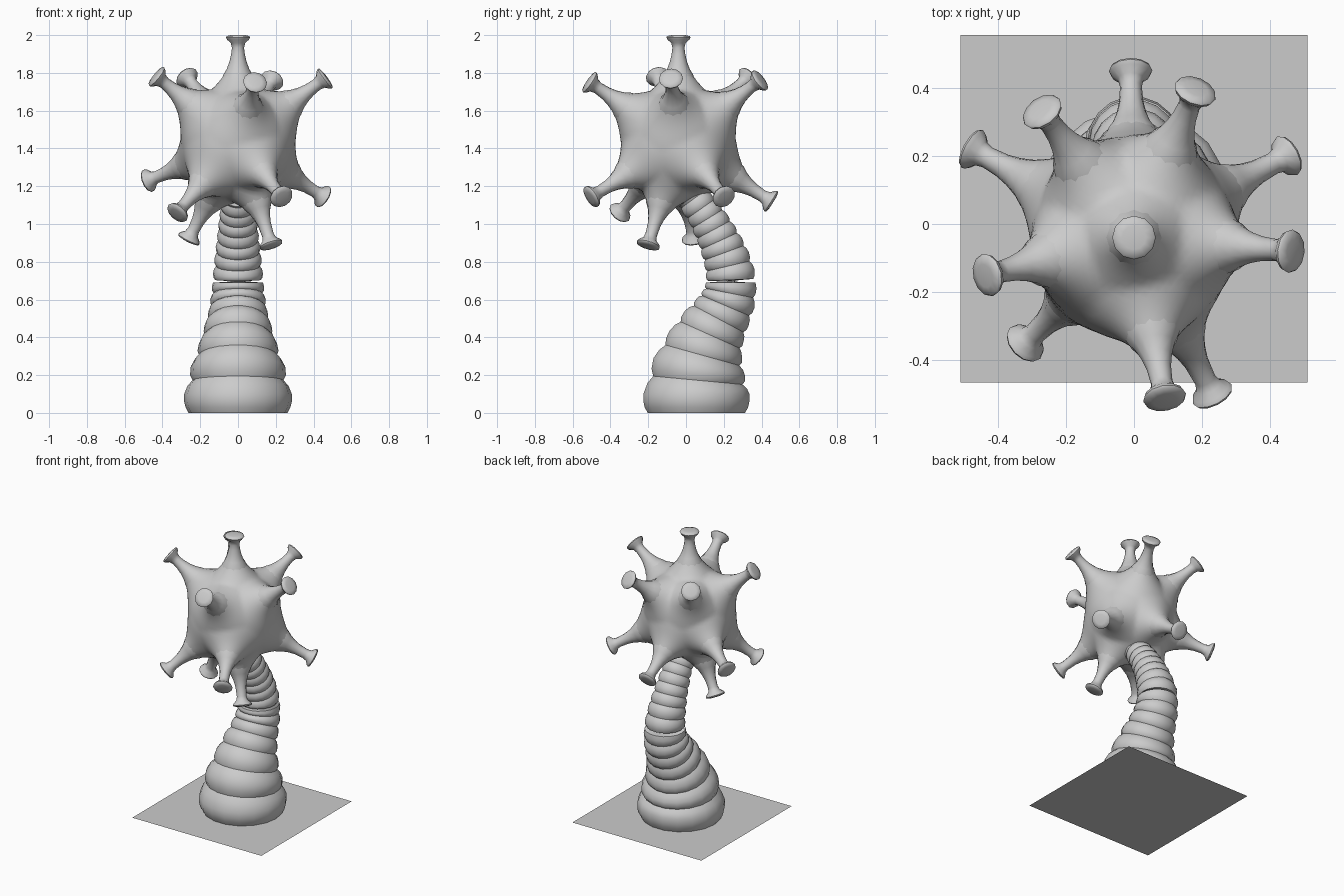
import bpy, bmesh, math
from mathutils import Vector

if "Cube" in bpy.data.objects:
    bpy.data.objects.remove(bpy.data.objects["Cube"])

CENTER = Vector((0, -0.04, 1.43))
# cap centres of the twelve spikes
TIPS = [Vector(p) for p in (
    (0, -0.04, 1.988),
    (0.09, -0.51, 1.75), (0.46, -0.08, 1.77), (0.18, 0.39, 1.76),
    (-0.27, 0.33, 1.775), (-0.43, -0.15, 1.78),
    (-0.475, 0.22, 1.23), (0.45, 0.20, 1.145), (-0.01, 0.45, 1.12),
    (0.23, -0.50, 1.145), (-0.32, -0.35, 1.06),
    (0.175, -0.20, 0.89), (-0.26, 0.04, 0.92))]


def finish(name, bm, angle=50):
    bmesh.ops.recalc_face_normals(bm, faces=bm.faces)
    me = bpy.data.meshes.new(name)
    bm.to_mesh(me)
    bm.free()
    ob = bpy.data.objects.new(name, me)
    bpy.context.collection.objects.link(ob)
    bpy.ops.object.select_all(action='DESELECT')
    ob.select_set(True)
    bpy.context.view_layer.objects.active = ob
    bpy.ops.object.shade_smooth_by_angle(angle=math.radians(angle))
    return ob


def skin(bm, sections, sides):
    """Skin circles given as (centre, axis, radius) and cap both ends."""
    loops = []
    for c, axis, r in sections:
        q = axis.to_track_quat('Z', 'Y')
        loops.append([bm.verts.new(c + q @ Vector((
            r * math.cos(2 * math.pi * k / sides),
            r * math.sin(2 * math.pi * k / sides), 0))) for k in range(sides)])
    for a, b in zip(loops, loops[1:]):
        for k in range(sides):
            n = (k + 1) % sides
            bm.faces.new((a[k], a[n], b[n], b[k]))
    bm.faces.new(loops[0][::-1])
    bm.faces.new(loops[-1])


# ground sheet
bm = bmesh.new()
bmesh.ops.create_grid(bm, x_segments=1, y_segments=1, size=0.51)
bmesh.ops.translate(bm, verts=bm.verts, vec=(0, 0.045, 0))
finish("base_sheet", bm)

# ringed curved stalk: (y, z, radius) of each ring
RINGS = [(0.055, 0.1, 0.285), (0.07, 0.245, 0.25), (0.105, 0.365, 0.207),
         (0.15, 0.46, 0.178), (0.195, 0.535, 0.157), (0.225, 0.60, 0.147),
         (0.238, 0.668, 0.138), (0.235, 0.74, 0.132), (0.215, 0.815, 0.125),
         (0.19, 0.88, 0.118), (0.163, 0.94, 0.11), (0.13, 1.0, 0.104),
         (0.098, 1.055, 0.097), (0.06, 1.105, 0.092), (0.02, 1.16, 0.087)]
up = Vector((0, 0, 1))
P = [Vector((0, y, z)) for y, z, r in RINGS]
T = [up] + [(P[i + 1] - P[i - 1]).normalized() for i in range(1, len(P) - 1)]
T.append((P[-1] - P[-2]).normalized())
sections = [(Vector((0, 0.055, z)), up, r)
            for z, r in ((0.0, 0.262), (0.03, 0.278), (0.06, 0.285))]
for i in range(len(P) - 1):
    for t, f in ((0, 1), (0.3, 0.975), (0.5, 0.90), (0.7, 0.975)):
        r = RINGS[i][2] * (1 - t) + RINGS[i + 1][2] * t
        sections.append((P[i].lerp(P[i + 1], t), T[i].lerp(T[i + 1], t), r * f))
bm = bmesh.new()
skin(bm, sections, 18)
finish("ringed_stalk", bm)

# round body, pulled outwards into a flare under each spike
dirs = [(t - CENTER).normalized() for t in TIPS]
bm = bmesh.new()
bmesh.ops.create_icosphere(bm, subdivisions=5, radius=1)
for v in bm.verts:
    n = v.co.normalized()
    a = min(n.angle(d) for d in dirs)
    v.co = CENTER + n * (0.295 + 0.2 * math.exp(-a / 0.2))
finish("body", bm, 80)

# spikes with flared caps
bm = bmesh.new()
for tip, d in zip(TIPS, dirs):
    L = (tip - CENTER).length
    prof = [(0.33, 0.088), (0.36, 0.078), (0.39, 0.06), (0.43, 0.045),
            (0.47, 0.036), (L - 0.055, 0.032), (L - 0.03, 0.038),
            (L - 0.012, 0.058), (L, 0.064), (L + 0.007, 0.06), (L + 0.012, 0.035)]
    skin(bm, [(CENTER + d * h, d, r) for h, r in prof], 12)
finish("spikes", bm)
